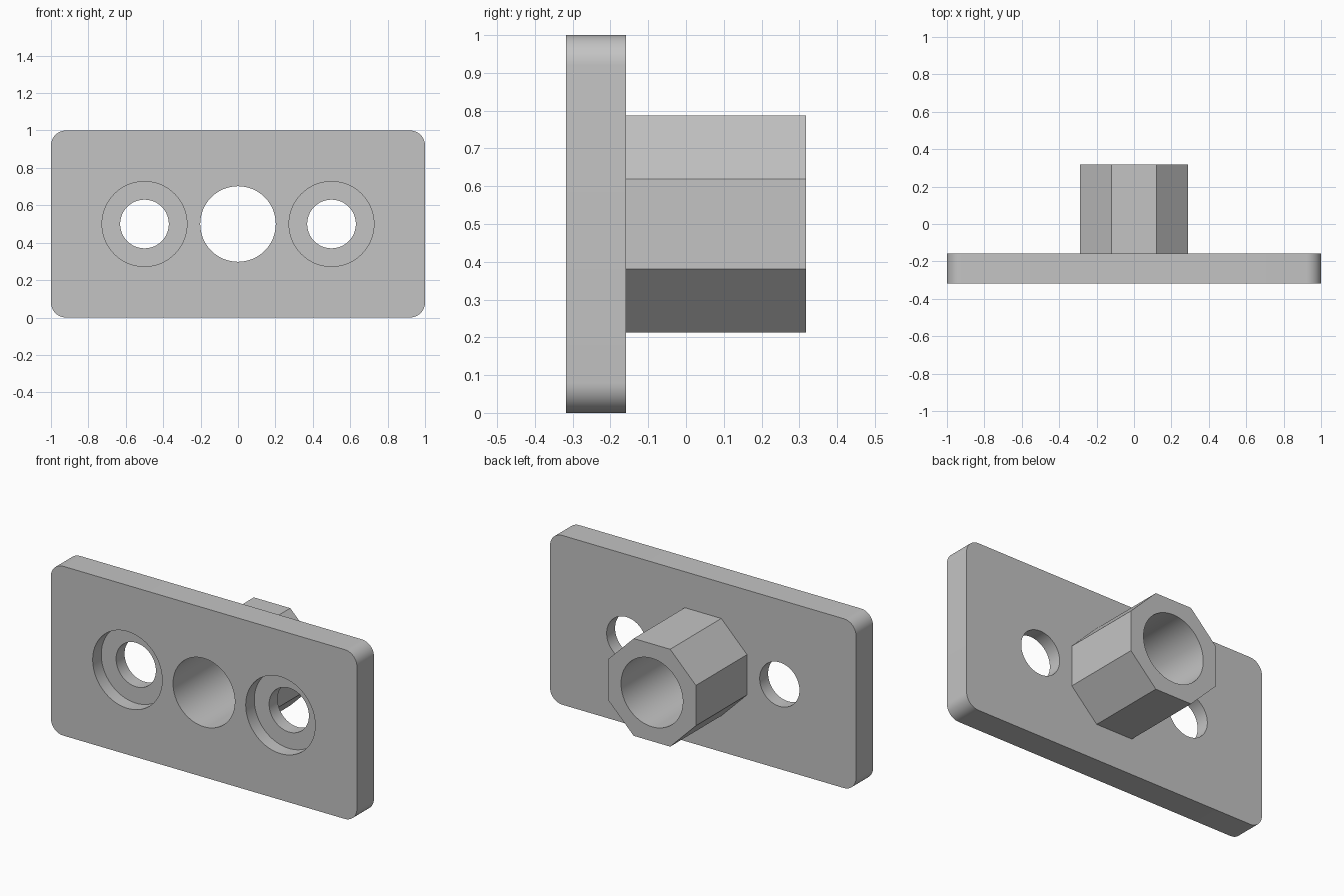
import bpy
import bmesh
from math import pi, cos

cube = bpy.data.objects.get("Cube")
if cube:
    bpy.data.objects.remove(cube, do_unlink=True)

# Main sizes
FRONT, BACK, END = -0.318, -0.159, 0.318
MID_Z = 0.5
BORE_R, SCREW_R, RECESS_R = 0.202, 0.13, 0.227
RECESS_DEPTH = 0.08
SCREW_X = 0.5

grey = bpy.data.materials.new("light grey")
grey.use_nodes = True
colour = (0.55, 0.55, 0.55, 1)
grey.diffuse_color = colour
grey.node_tree.nodes["Principled BSDF"].inputs["Base Color"].default_value = colour


def rod(name, x, y0, y1, radius, sides=96, turn=0):
    """Prism or cylinder running along y."""
    bpy.ops.mesh.primitive_cylinder_add(
        vertices=sides, radius=radius, depth=y1 - y0,
        location=(x, (y0 + y1) / 2, MID_Z), rotation=(pi / 2, turn, 0))
    obj = bpy.context.object
    obj.name = name
    return obj


def cut(target, cutter):
    """Subtract the cutter from the target and discard it."""
    mod = target.modifiers.new("cut", "BOOLEAN")
    mod.operation = "DIFFERENCE"
    mod.solver = "EXACT"
    mod.object = cutter
    bpy.context.view_layer.objects.active = target
    bpy.ops.object.modifier_apply(modifier=mod.name)
    bpy.data.objects.remove(cutter, do_unlink=True)


def finish(obj):
    obj.data.materials.clear()
    obj.data.materials.append(grey)
    bpy.ops.object.select_all(action="DESELECT")
    obj.select_set(True)
    bpy.context.view_layer.objects.active = obj
    bpy.ops.object.shade_smooth_by_angle(angle=pi / 6)


# Mounting plate with rounded corners
bpy.ops.mesh.primitive_cube_add(size=1, location=(0, (FRONT + BACK) / 2, MID_Z))
plate = bpy.context.object
plate.name = "mounting_plate"
plate.scale = (2, BACK - FRONT, 1)
bpy.ops.object.transform_apply(location=False, rotation=False, scale=True)
bm = bmesh.new()
bm.from_mesh(plate.data)
corners = [e for e in bm.edges
           if abs(e.verts[0].co.y - e.verts[1].co.y) > 0.1]
bmesh.ops.bevel(bm, geom=corners, offset=0.08, segments=12,
                profile=0.5, affect="EDGES")
bm.to_mesh(plate.data)
bm.free()

# Central bore and two recessed screw holes
cut(plate, rod("bore_cutter", 0, FRONT - 0.1, BACK + 0.1, BORE_R))
for x in (-SCREW_X, SCREW_X):
    cut(plate, rod("screw_cutter", x, FRONT - 0.1, BACK + 0.1, SCREW_R))
    cut(plate, rod("recess_cutter", x, FRONT - 0.1, FRONT + RECESS_DEPTH, RECESS_R))
finish(plate)

# Octagonal sleeve behind the plate
sleeve = rod("octagonal_sleeve", 0, BACK, END, 0.2875 / cos(pi / 8), 8, pi / 8)
cut(sleeve, rod("sleeve_cutter", 0, BACK - 0.1, END + 0.1, BORE_R))
finish(sleeve)
